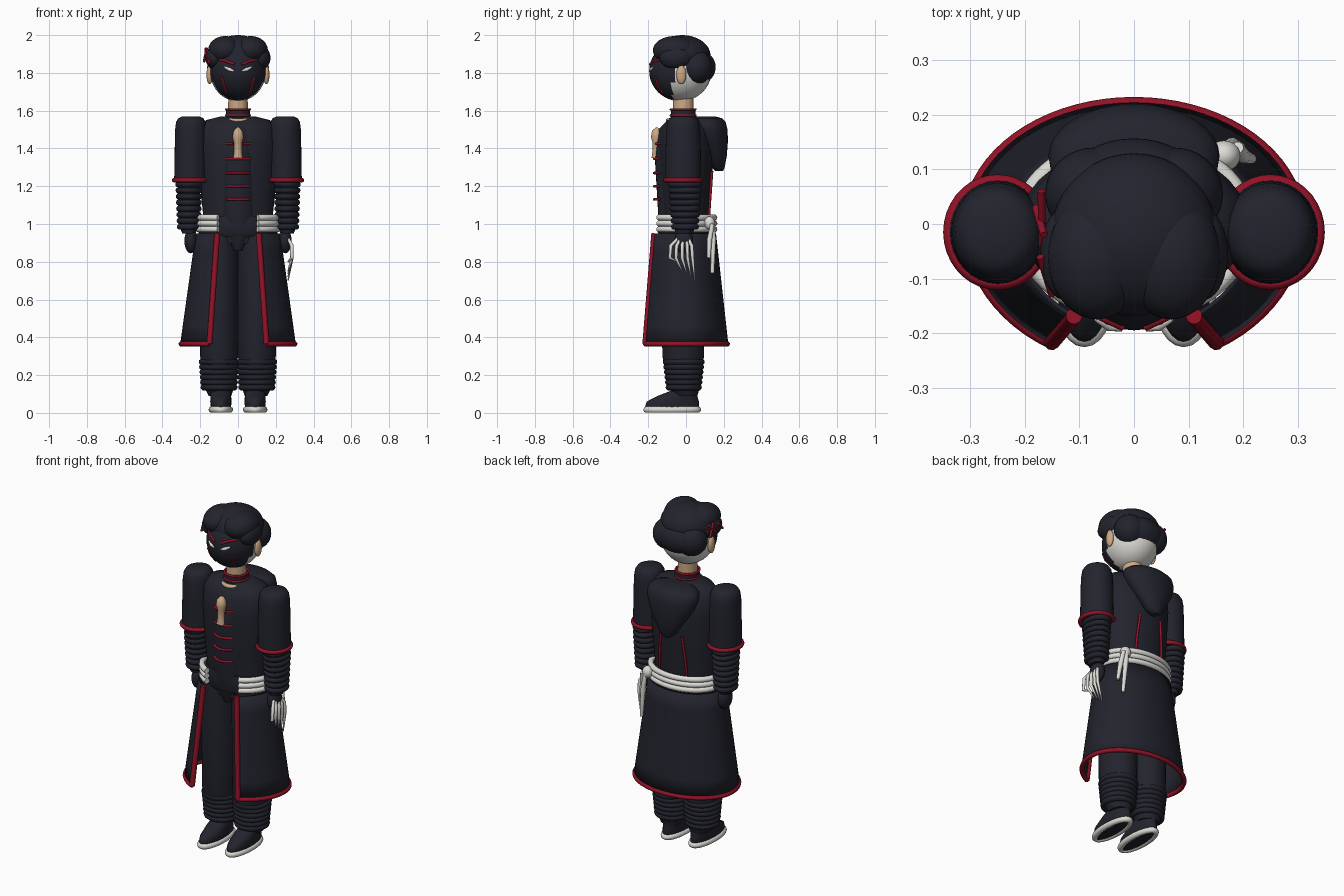
import bpy, bmesh
from math import sin, cos, pi, radians, sqrt
from mathutils import Vector

cube = bpy.data.objects.get("Cube")
if cube:
    bpy.data.objects.remove(cube)


def material(name, color):
    m = bpy.data.materials.new(name)
    m.use_nodes = True
    m.diffuse_color = (*color, 1)
    m.node_tree.nodes["Principled BSDF"].inputs["Base Color"].default_value = (*color, 1)
    return m


DARK = material("dark cloth", (.016, .017, .026))
RED = material("crimson trim", (.29, .006, .02))
WHITE = material("pale rope", (.72, .71, .67))
SKIN = material("skin", (.6, .39, .23))


def finish(name, bm, *mats):
    bmesh.ops.recalc_face_normals(bm, faces=bm.faces)
    me = bpy.data.meshes.new(name)
    bm.to_mesh(me)
    bm.free()
    for m in mats:
        me.materials.append(m)
    me.shade_smooth()
    me.set_sharp_from_angle(angle=radians(50))
    ob = bpy.data.objects.new(name, me)
    bpy.context.collection.objects.link(ob)
    return ob


def loft(name, rings, mat, seg=32):
    """Stack of ellipses, each given as (z, cx, cy, rx, ry)."""
    bm = bmesh.new()
    rows = [[bm.verts.new((cx + rx * cos(2 * pi * i / seg), cy + ry * sin(2 * pi * i / seg), z))
             for i in range(seg)] for z, cx, cy, rx, ry in rings]
    for a, b in zip(rows, rows[1:]):
        for i in range(seg):
            j = (i + 1) % seg
            bm.faces.new((a[i], a[j], b[j], b[i]))
    bm.faces.new(rows[0])
    bm.faces.new(rows[-1])
    return finish(name, bm, mat)


def ball(name, loc, size, *mats):
    bm = bmesh.new()
    bmesh.ops.create_uvsphere(bm, u_segments=36, v_segments=24, radius=1)
    for v in bm.verts:
        v.co = Vector(loc) + Vector(size) * v.co
    return finish(name, bm, *mats)


def tube(name, points, radius, mat, closed=False, taper=None):
    cu = bpy.data.curves.new(name, 'CURVE')
    cu.dimensions = '3D'
    cu.bevel_depth = radius
    cu.bevel_resolution = 3
    cu.use_fill_caps = True
    sp = cu.splines.new('POLY')
    sp.points.add(len(points) - 1)
    for i, p in enumerate(points):
        sp.points[i].co = (*p, 1)
        sp.points[i].radius = taper[i] if taper else 1
    sp.use_cyclic_u = closed
    tmp = bpy.data.objects.new(name, cu)
    bpy.context.collection.objects.link(tmp)
    bpy.context.view_layer.update()
    me = bpy.data.meshes.new_from_object(tmp.evaluated_get(bpy.context.evaluated_depsgraph_get()))
    bpy.data.objects.remove(tmp)
    bm = bmesh.new()
    bm.from_mesh(me)
    return finish(name, bm, mat)


def ellipse(cx, cy, z, rx, ry, n=36):
    return [(cx + rx * cos(2 * pi * i / n), cy + ry * sin(2 * pi * i / n), z) for i in range(n)]


def wrap(z, rx, front, back, n=60):
    """Open ellipse round the body, leaving a gap at the front."""
    pts = []
    for i in range(n + 1):
        t = radians(-60 + 300 * i / n)
        pts.append((rx * cos(t), (front if sin(t) < 0 else back) * sin(t), z))
    return pts


# torso and front panel
loft("torso", [(.9, 0, 0, .19, .12), (1.05, 0, 0, .185, .125), (1.2, 0, 0, .2, .135),
               (1.4, 0, 0, .21, .145), (1.5, 0, 0, .205, .135), (1.55, 0, 0, .17, .1),
               (1.57, 0, 0, .09, .07)], DARK)
loft("front_panel", [(.86, 0, -.05, .03, .06), (.91, 0, -.05, .07, .08), (.98, 0, -.05, .1, .095),
                     (1.1, 0, -.05, .105, .1), (1.35, 0, -.05, .1, .115),
                     (1.5, 0, -.04, .09, .105), (1.56, 0, -.02, .065, .07)], DARK)
tube("chest_opening", [(0, -.15, 1.51), (0, -.156, 1.49), (0, -.157, 1.46), (0, -.157, 1.43),
                       (0, -.158, 1.38), (0, -.158, 1.35)], .03, SKIN,
     taper=[.3, .85, 1, .7, .7, .85])
for i, z in enumerate((1.13, 1.2, 1.27, 1.345)):
    tube(f"clasp_{i}", [(-.06, -.138, z), (-.03, -.16, z), (0, -.168, z),
                        (.03, -.16, z), (.06, -.138, z)], .007, RED)

# neck and collar
loft("neck", [(1.53, 0, -.015, .055, .055), (1.7, 0, -.015, .05, .055)], SKIN)
loft("collar", [(1.55, 0, -.015, .068, .068), (1.605, 0, -.015, .062, .064)], DARK)
tube("neckline", ellipse(0, -.025, 1.548, .066, .07), .012, SKIN, True)
for z in (1.575, 1.607):
    tube("collar_trim", ellipse(0, -.015, z, .064, .066), .006, RED, True)

# hood hanging on the back
loft("hood", [(1.28, 0, .175, .02, .02), (1.3, 0, .17, .05, .035), (1.36, 0, .16, .085, .056),
              (1.44, 0, .14, .135, .082), (1.5, 0, .125, .157, .095), (1.54, 0, .115, .155, .095),
              (1.56, 0, .11, .13, .08), (1.57, 0, .105, .08, .05)], DARK)

# open coat skirt with trimmed edges
top, hem = wrap(.95, .22, .195, .155), wrap(.365, .302, .25, .22)
bm = bmesh.new()
rows = [[bm.verts.new(Vector(a).lerp(Vector(b), k / 6)) for a, b in zip(top, hem)] for k in range(7)]
for a, b in zip(rows, rows[1:]):
    for i in range(len(a) - 1):
        bm.faces.new((a[i], a[i + 1], b[i + 1], b[i]))
skirt = finish("coat_skirt", bm, DARK)
solid = skirt.modifiers.new("thickness", 'SOLIDIFY')
solid.thickness = .008
solid.offset = 0
tube("hem_trim", hem, .013, RED)
for i in (0, -1):
    tube("front_edge_trim", [top[i], hem[i]], .015, RED)
loft("coat_waist", [(.93, 0, 0, .2, .13), (.955, 0, 0, .21, .15), (1.04, 0, 0, .19, .135)], DARK)

# rope sash with a knot and tails
for z in (.972, 1.003, 1.034):
    tube("sash", wrap(z, .208, .165, .15), .016, WHITE)
ball("sash_knot", (.165, .125, 1.005), (.03, .028, .035), WHITE)
for dx, end in ((0, .74), (.02, .82)):
    tube("sash_tail", [(.17 + dx, .14, 1), (.18 + dx, .145 - dx, .92), (.195 + dx, .14 - dx, end)],
         .014, WHITE, taper=[.8, 1, .7])

# limbs, mirrored by side
for s, side in ((1, "left"), (-1, "right")):
    tube(side + "_back_seam", [(s * .09, .122, 1.05), (s * .085, .128, 1.14), (s * .07, .138, 1.28)],
         .007, RED)
    tube(side + "_top_clasp", [(s * .065, -.128, 1.425), (s * .025, -.158, 1.425)], .007, RED)

    # arm
    x = s * .25
    loft(side + "_sleeve", [(1.225, x, -.015, .088, .095), (1.4, x, -.015, .085, .093),
                            (1.5, x, -.015, .083, .09), (1.54, x, -.015, .078, .083),
                            (1.56, x, -.015, .066, .07), (1.57, x, -.015, .045, .05)], DARK)
    tube(side + "_cuff", ellipse(x, -.015, 1.232, .088, .094), .012, RED, True)
    x = s * .26
    loft(side + "_forearm", [(.95, x, -.01, .035, .045), (1, x, -.005, .055, .062),
                             (1.23, x, -.01, .062, .082)], DARK)
    for i in range(8):
        k = i / 7
        tube(side + "_forearm_fold", ellipse(x, -.005, .985 + .225 * k, .048 + .008 * k,
                                             .058 + .018 * k), .016, DARK, True)
    ball(side + "_hand", (s * .25, -.012, .91), (.034, .05, .065), DARK)

    # leg
    x = s * .1
    loft(side + "_leg", [(.09, s * .095, 0, .06, .06), (.14, x, -.01, .08, .085),
                         (.3, x, -.015, .1, .11), (.6, x, -.015, .103, .115),
                         (.85, x, -.015, .102, .12), (1, x, -.01, .095, .11)], DARK)
    for i in range(6):
        k = i / 5
        tube(side + "_leg_fold", ellipse(x, -.012, .135 + .135 * k, .082 + .01 * k,
                                         .08 + .015 * k), .016, DARK, True)

    # shoe
    x = s * .091
    loft(side + "_shoe", [(.006, x, -.073, .046, .135), (.035, x, -.073, .055, .143),
                          (.06, x, -.07, .056, .138), (.09, x, -.045, .055, .105),
                          (.115, x, -.01, .054, .075), (.14, x, 0, .054, .06)], DARK)
    tube(side + "_sole", ellipse(x, -.073, .017, .048, .136), .017, WHITE, True)

# bony claws on the left hand
for i, y in enumerate((-.05, -.025, 0, .022, .042)):
    tip = (.8, .75, .735, .72, .7)[i]
    tube(f"claw_{i}", [(.262, y * .5 - .012, .93), (.285, y * 1.2 - .02, .885),
                       (.285, y * 1.3 - .02, .82), (.265, y + .005, tip)],
         .01, WHITE, taper=[.7, 1, .9, .3])

# head: masked front, pale back
C, R = Vector((0, -.03, 1.81)), Vector((.148, .165, .16))
head = ball("head", C, R, DARK, WHITE)
for f in head.data.polygons:
    f.material_index = int(f.center.y > -.07)


def on_face(x, z):
    return (x, C.y - R.y * sqrt(1 - (x / R.x) ** 2 - ((z - C.z) / R.z) ** 2), z)


for s in (1, -1):
    tube("brow_line", [on_face(s * a, b) for a, b in ((.02, 1.845), (.06, 1.862), (.1, 1.87))],
         .007, RED)
    tube("cheek_line", [on_face(s * a, b) for a, b in ((.085, 1.78), (.075, 1.74), (.06, 1.695))],
         .006, RED)
    tube("eye", [on_face(s * a, b) for a, b in ((.022, 1.81), (.045, 1.818), (.07, 1.83))],
         .01, WHITE, taper=[.4, 1, .5])
    ball("ear", (s * .15, -.025, 1.79), (.017, .026, .05), SKIN)

    # hair lobes
    ball("hair_fringe", (s * .068, -.06, 1.92), (.09, .115, .075), DARK)
    ball("hair_side", (s * .125, -.055, 1.88), (.047, .085, .06), DARK)
    ball("hair_back_side", (s * .075, .055, 1.83), (.088, .085, .09), DARK)
ball("hair_crown", (0, -.02, 1.89), (.152, .15, .11), DARK)
ball("hair_back", (0, .062, 1.83), (.13, .095, .092), DARK)

# hair sticks on the right side
for a, b in (((-.17, .06, 1.93), (-.168, -.04, 1.87)), ((-.18, .03, 1.86), (-.165, -.02, 1.93)),
             ((-.172, -.06, 1.91), (-.15, -.13, 1.85))):
    tube("hair_stick", [a, b], .007, RED)
